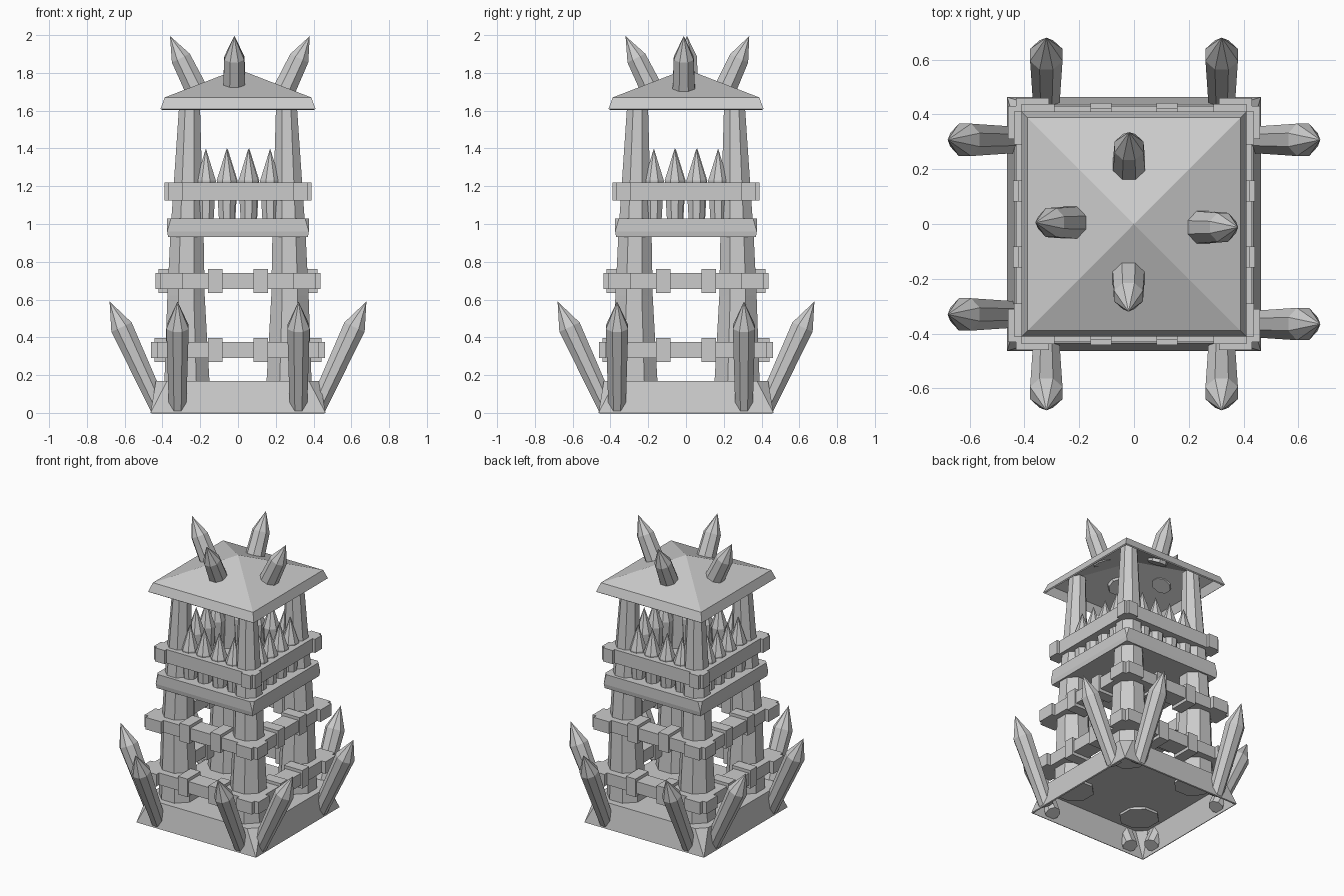
import bpy, bmesh, math
from mathutils import Vector

cube = bpy.data.objects.get("Cube")
if cube:
    bpy.data.objects.remove(cube)

GREY = (0.6, 0.6, 0.6, 1)
mat = bpy.data.materials.new("plain_grey")
mat.use_nodes = True
mat.diffuse_color = GREY
mat.node_tree.nodes["Principled BSDF"].inputs["Base Color"].default_value = GREY


def finish(name, bm):
    bmesh.ops.recalc_face_normals(bm, faces=bm.faces)
    mesh = bpy.data.meshes.new(name)
    bm.to_mesh(mesh)
    bm.free()
    mesh.materials.append(mat)
    ob = bpy.data.objects.new(name, mesh)
    bpy.context.collection.objects.link(ob)
    return ob


def hull(name, points, hollow=None):
    """Convex solid; hollow gives a wall thickness and leaves the underside open."""
    bm = bmesh.new()
    for p in points:
        bm.verts.new(p)
    bmesh.ops.convex_hull(bm, input=bm.verts)
    bmesh.ops.dissolve_limit(bm, angle_limit=0.01, verts=bm.verts, edges=bm.edges)
    if hollow:
        bm.normal_update()
        floor = [f for f in bm.faces if f.normal.z < -0.99]
        bmesh.ops.delete(bm, geom=floor, context="FACES_ONLY")
    ob = finish(name, bm)
    if hollow:
        shell = ob.modifiers.new("shell", "SOLIDIFY")
        shell.thickness = hollow
        shell.offset = -1
    return ob


def box(name, lo, hi):
    return hull(name, [(x, y, z) for x in (lo[0], hi[0]) for y in (lo[1], hi[1]) for z in (lo[2], hi[2])])


def square(half, z, cut=0.0):
    """Corners of a square, optionally with clipped corners."""
    pts = []
    for sx in (-1, 1):
        for sy in (-1, 1):
            pts += [(sx * half, sy * (half - cut), z), (sx * (half - cut), sy * half, z)]
    return list(dict.fromkeys(pts))


def log(name, rings, sides=8):
    """Loft rings of (centre, radius) along a path; radius 0 makes a point."""
    bm = bmesh.new()
    axis = (Vector(rings[-1][0]) - Vector(rings[0][0])).normalized()
    turn = Vector((0, 0, 1)).rotation_difference(axis)
    loops = []
    for centre, r in rings:
        c = Vector(centre)
        if r == 0:
            loops.append([bm.verts.new(c)] * sides)
            continue
        angles = [math.tau * (i + 0.5) / sides for i in range(sides)]
        loops.append([bm.verts.new(c + turn @ Vector((r * math.cos(a), r * math.sin(a), 0))) for a in angles])
    bm.faces.new(loops[0][::-1])
    for a, b in zip(loops, loops[1:]):
        for i in range(sides):
            j = (i + 1) % sides
            bm.faces.new(list(dict.fromkeys((a[i], a[j], b[j], b[i]))))
    if rings[-1][1] > 0:
        bm.faces.new(loops[-1])
    return finish(name, bm)


def spike(name, foot, tip, r_foot, r_neck, point):
    foot, tip = Vector(foot), Vector(tip)
    neck = tip + (foot - tip).normalized() * point
    return log(name, [(foot, r_foot), (neck, r_neck), (tip, 0)])


def turned(ob, k):
    """Turn a part made for the front side to side k."""
    ob.rotation_euler.z = k * math.pi / 2
    return ob


# Hollow base and solid platform
hull("base", square(0.463, 0) + square(0.435, 0.17, 0.06), hollow=0.012)
hull("platform", square(0.37, 0.93) + square(0.375, 0.96) + square(0.375, 1.03, 0.02))

# Corner posts, leaning in slightly
for sx in (-1, 1):
    for sy in (-1, 1):
        steps = [(0.145, 0.27, 0.13), (0.62, 0.275, 0.107), (0.95, 0.27, 0.095), (1.7, 0.255, 0.056)]
        log("corner_post", [((sx * c, sy * c, z), r) for z, c, r in steps])

# Per side: ground spike offsets, roof spike sideways offset, foot and tip distances
SIDES = {
    "front": ((-0.32, 0.32), -0.02, 0.18, 0.32),
    "left": ((-0.365, 0.307), -0.012, 0.245, 0.38),
    "back": ((-0.32, 0.32), 0.018, 0.205, 0.335),
    "right": ((-0.307, 0.33), -0.005, 0.22, 0.36),
}
for k, (side, (ground, shift, foot, tip)) in enumerate(SIDES.items()):
    # Deep rails round the posts with thicker wraps
    for z, y, half in ((0.333, 0.43, 0.46), (0.698, 0.41, 0.437)):
        turned(box(side + "_rail", (-half, -y, z - 0.042), (half, 0.12 - y, z + 0.042)), k)
        for x in (-0.12, 0.12):
            turned(box(side + "_rail_wrap", (x - 0.038, -y - 0.011, z - 0.063), (x + 0.038, 0.132 - y, z + 0.063)), k)
    # Parapet belt and pointed stakes
    turned(box(side + "_belt", (-0.39, -0.37, 1.125), (0.39, -0.295, 1.22)), k)
    for x in (-0.17, -0.06, 0.055, 0.17):
        turned(spike(side + "_stake", (x, -0.285, 1.0), (x, -0.285, 1.4), 0.043, 0.057, 0.17), k)
    # Slanted ground spikes
    for x in ground:
        turned(spike(side + "_ground_spike", (x, -0.42, 0.03), (x, -0.68, 0.59), 0.05, 0.064, 0.15), k)
    # Roof spikes
    turned(spike(side + "_roof_spike", (shift, -foot, 1.71), (shift, -tip, 1.995), 0.064, 0.057, 0.13), k)

# Roof: hollow low pyramid with a flared eave
hull("roof", square(0.41, 1.61) + square(0.388, 1.67) + [(0, 0, 1.82)], hollow=0.012)
